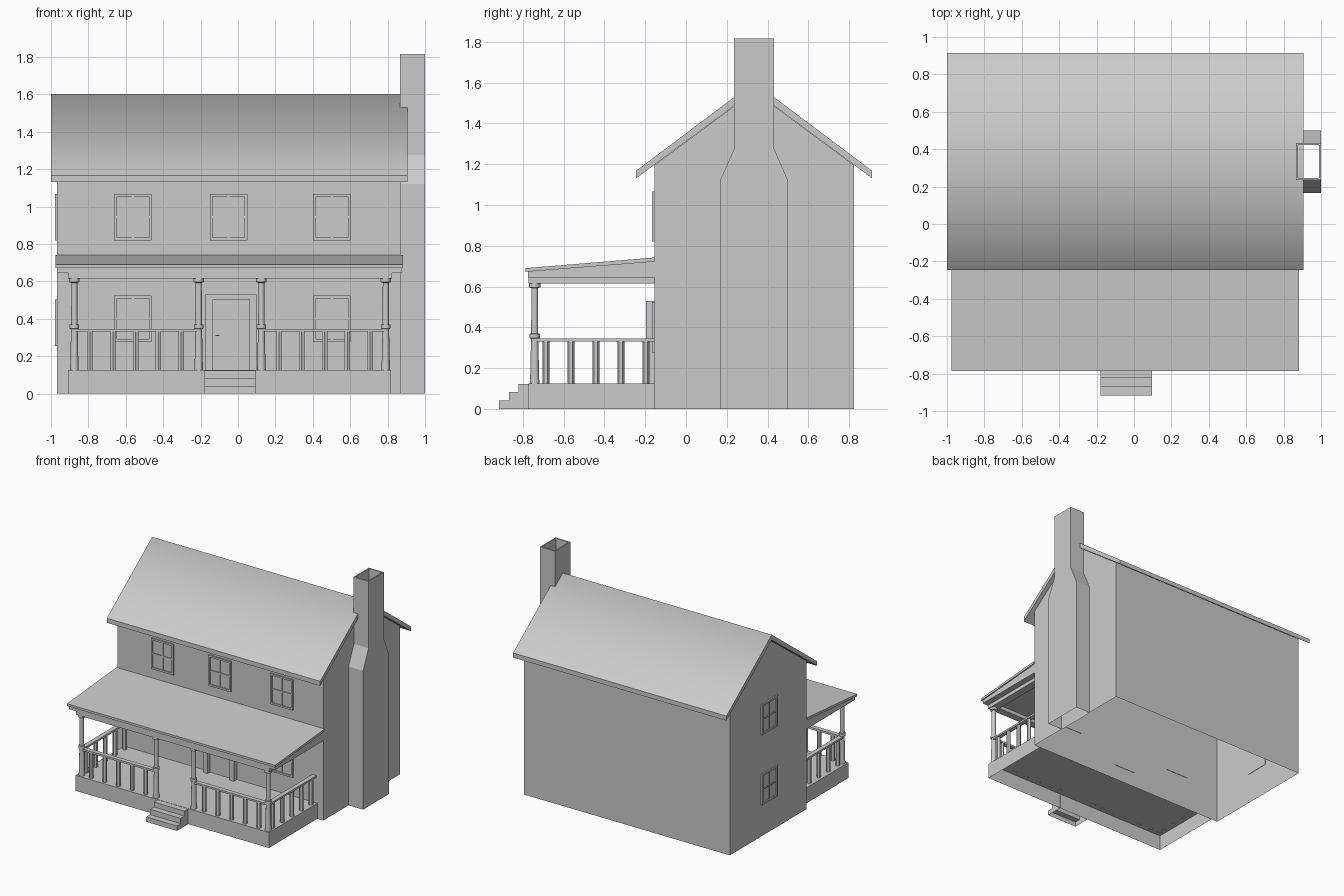
import bpy, bmesh, math
from mathutils import Vector, Matrix

if "Cube" in bpy.data.objects:
    bpy.data.objects.remove(bpy.data.objects["Cube"])

CX = -0.0425                      # centre of the symmetric porch
WALL_F, WALL_B = -0.155, 0.823    # front and back wall planes
WALL_L, WALL_R = -0.968, 0.87
DECK = 0.125


def finish(name, bm, smooth=False):
    bmesh.ops.recalc_face_normals(bm, faces=bm.faces)
    me = bpy.data.meshes.new(name)
    bm.to_mesh(me)
    bm.free()
    ob = bpy.data.objects.new(name, me)
    bpy.context.collection.objects.link(ob)
    if smooth:
        bpy.context.view_layer.objects.active = ob
        ob.select_set(True)
        bpy.ops.object.shade_smooth_by_angle(angle=math.radians(40))
        ob.select_set(False)
    return ob


def add_box(bm, x0, x1, y0, y1, z0, z1, matrix=Matrix()):
    m = (matrix @ Matrix.Translation(((x0 + x1) / 2, (y0 + y1) / 2, (z0 + z1) / 2))
         @ Matrix.Diagonal((x1 - x0, y1 - y0, z1 - z0, 1)))
    bmesh.ops.create_cube(bm, size=1, matrix=m)


def prism(pts, x0, x1):
    """Extrude a (y, z) profile along x."""
    bm = bmesh.new()
    face = bm.faces.new([bm.verts.new((x0, y, z)) for y, z in pts])
    new = bmesh.ops.extrude_face_region(bm, geom=[face])["geom"]
    bmesh.ops.translate(bm, vec=(x1 - x0, 0, 0),
                        verts=[g for g in new if isinstance(g, bmesh.types.BMVert)])
    bmesh.ops.recalc_face_normals(bm, faces=bm.faces)
    return bm


def open_bottom(bm):
    faces = [f for f in bm.faces if all(v.co.z < 0.001 for v in f.verts)]
    bmesh.ops.delete(bm, geom=faces, context="FACES")


# House walls with gables, open underneath
mid = (WALL_F + WALL_B) / 2
bm = prism([(WALL_F, 0), (WALL_B, 0), (WALL_B, 1.195), (mid, 1.557), (WALL_F, 1.195)],
           WALL_L, WALL_R)
open_bottom(bm)
finish("house_walls", bm)

# Main roof, slopes shaded softly over the ridge
bm = prism([(-0.245, 1.13), (-0.245, 1.167), (mid, 1.602), (0.913, 1.167),
            (0.913, 1.13), (mid, 1.559)], -1.0, 0.905)
for f in bm.faces:
    f.smooth = f.normal.z > 0.3
finish("main_roof", bm)

# Chimney stack with tapered shoulders and a hollow flue
bm = prism([(0.167, 0), (0.5, 0), (0.5, 1.12), (0.432, 1.275), (0.432, 1.815),
            (0.236, 1.815), (0.236, 1.275), (0.167, 1.12)], 0.866, 1.0)
open_bottom(bm)
top = max(bm.faces, key=lambda f: f.calc_center_median().z)
bmesh.ops.inset_region(bm, faces=[top], thickness=0.014)
new = bmesh.ops.extrude_face_region(bm, geom=[top])["geom"]
bmesh.ops.translate(bm, vec=(0, 0, -0.5),
                    verts=[g for g in new if isinstance(g, bmesh.types.BMVert)])
bmesh.ops.delete(bm, geom=[g for g in new if isinstance(g, bmesh.types.BMFace)] +
                 ([top] if top.is_valid else []), context="FACES")
finish("chimney", bm)

# Porch deck and steps, hollow underneath
bm = bmesh.new()
add_box(bm, -0.91, 0.817, -0.772, WALL_F, 0, DECK)
open_bottom(bm)
finish("porch_deck", bm)
bm = prism([(-0.916, 0), (-0.916, 0.04), (-0.868, 0.04), (-0.868, 0.083),
            (-0.82, 0.083), (-0.82, 0.123), (-0.771, 0.123), (-0.771, 0)], -0.178, 0.096)
open_bottom(bm)
finish("porch_steps", bm)

# Porch roof slab and the trim beneath it
finish("porch_roof", prism([(-0.787, 0.672), (-0.787, 0.69), (WALL_F, 0.742),
                            (WALL_F, 0.722)], -0.977, 0.882))
finish("porch_frieze", prism([(-0.775, 0.645), (-0.775, 0.674), (WALL_F, 0.724),
                              (WALL_F, 0.645)], -0.967, 0.873))
bm = bmesh.new()
add_box(bm, -0.908, 0.823, -0.772, -0.712, 0.615, 0.647)
for s in (-1, 1):
    xa, xb = sorted((CX + s * 0.866, CX + s * 0.8))
    add_box(bm, xa, xb, -0.712, WALL_F, 0.615, 0.647)
finish("porch_beam", bm)

# Turned porch posts
PROFILE = [(0.024, DECK - 0.005), (0.022, 0.15), (0.018, 0.335), (0.018, 0.345), (0.025, 0.347),
           (0.025, 0.368), (0.017, 0.37), (0.016, 0.592), (0.028, 0.596), (0.028, 0.617)]
SIDES, POST_Y = 12, -0.742
bm = bmesh.new()
for px in (-0.8325, -0.1675, 0.1675, 0.8325):
    rings = [[bm.verts.new((CX + px + r * math.sin(a), POST_Y + r * math.cos(a), z))
              for a in (i * math.tau / SIDES for i in range(SIDES))] for r, z in PROFILE]
    for lo, hi in zip(rings, rings[1:]):
        for i in range(SIDES):
            j = (i + 1) % SIDES
            bm.faces.new((lo[i], lo[j], hi[j], hi[i]))
    bm.faces.new(rings[0])
    bm.faces.new(rings[-1])
finish("porch_posts", bm, smooth=True)

# Handrails and hexagonal balusters
rails, spindles = bmesh.new(), bmesh.new()


def baluster(x, y):
    bmesh.ops.create_cone(spindles, cap_ends=True, segments=6, radius1=0.017, radius2=0.017,
                          depth=0.215, matrix=Matrix.Translation((x, y, 0.23)))


for s in (-1, 1):
    xa, xb = sorted((CX + s * 0.1675, CX + s * 0.8325))
    add_box(rails, xa, xb, POST_Y - 0.018, POST_Y + 0.018, 0.331, 0.346)
    side = CX + s * 0.8325
    add_box(rails, side - 0.018, side + 0.018, POST_Y, WALL_F, 0.331, 0.346)
    for i in range(5):
        baluster(CX + s * (0.261 + 0.122 * i), POST_Y)
        baluster(side, -0.687 + 0.1225 * i)
finish("porch_handrails", rails)
finish("porch_balusters", spindles)


# Windows: local x across, local -y outward, local z up
def window(name, matrix, w=0.2, h=0.247):
    bm = bmesh.new()
    t, d = 0.014, 0.011
    for s in (-1, 1):
        xa, xb = sorted((s * w / 2, s * (w / 2 - t)))
        add_box(bm, xa, xb, -d, 0.003, -h / 2, h / 2, matrix)
        za, zb = sorted((s * h / 2, s * (h / 2 - t)))
        add_box(bm, t - w / 2, w / 2 - t, -d, 0.003, za, zb, matrix)
    add_box(bm, -0.005, 0.005, -0.008, 0.003, t - h / 2, h / 2 - t, matrix)
    add_box(bm, t - w / 2, w / 2 - t, -0.008, 0.003, -0.005, 0.005, matrix)
    add_box(bm, t - w / 2, w / 2 - t, -0.002, 0.003, t - h / 2, h / 2 - t, matrix)
    finish(name, bm)


for x in (-0.562, -0.05, 0.502):
    window("upper_front_window", Matrix.Translation((x, WALL_F, 0.943)))
for x in (-0.562, 0.502):
    window("lower_front_window", Matrix.Translation((x, WALL_F, 0.4)))
for z in (0.943, 0.378):
    window("left_side_window",
           Matrix.Translation((WALL_L, 0.325, z)) @ Matrix.Rotation(-math.pi / 2, 4, "Z"))

# Front door: protruding surround, recessed door, handle
bm = bmesh.new()
add_box(bm, -0.173, -0.135, -0.196, WALL_F, DECK, 0.53)
add_box(bm, 0.062, 0.1, -0.196, WALL_F, DECK, 0.53)
add_box(bm, -0.135, 0.062, -0.196, WALL_F, 0.503, 0.53)
finish("door_frame", bm)
bm = bmesh.new()
add_box(bm, -0.135, 0.062, -0.165, WALL_F + 0.003, DECK, 0.503)
finish("front_door", bm)
bm = bmesh.new()
add_box(bm, -0.12, -0.098, -0.18, -0.174, 0.308, 0.314)
add_box(bm, -0.12, -0.114, -0.176, -0.164, 0.308, 0.314)
finish("door_handle", bm)
